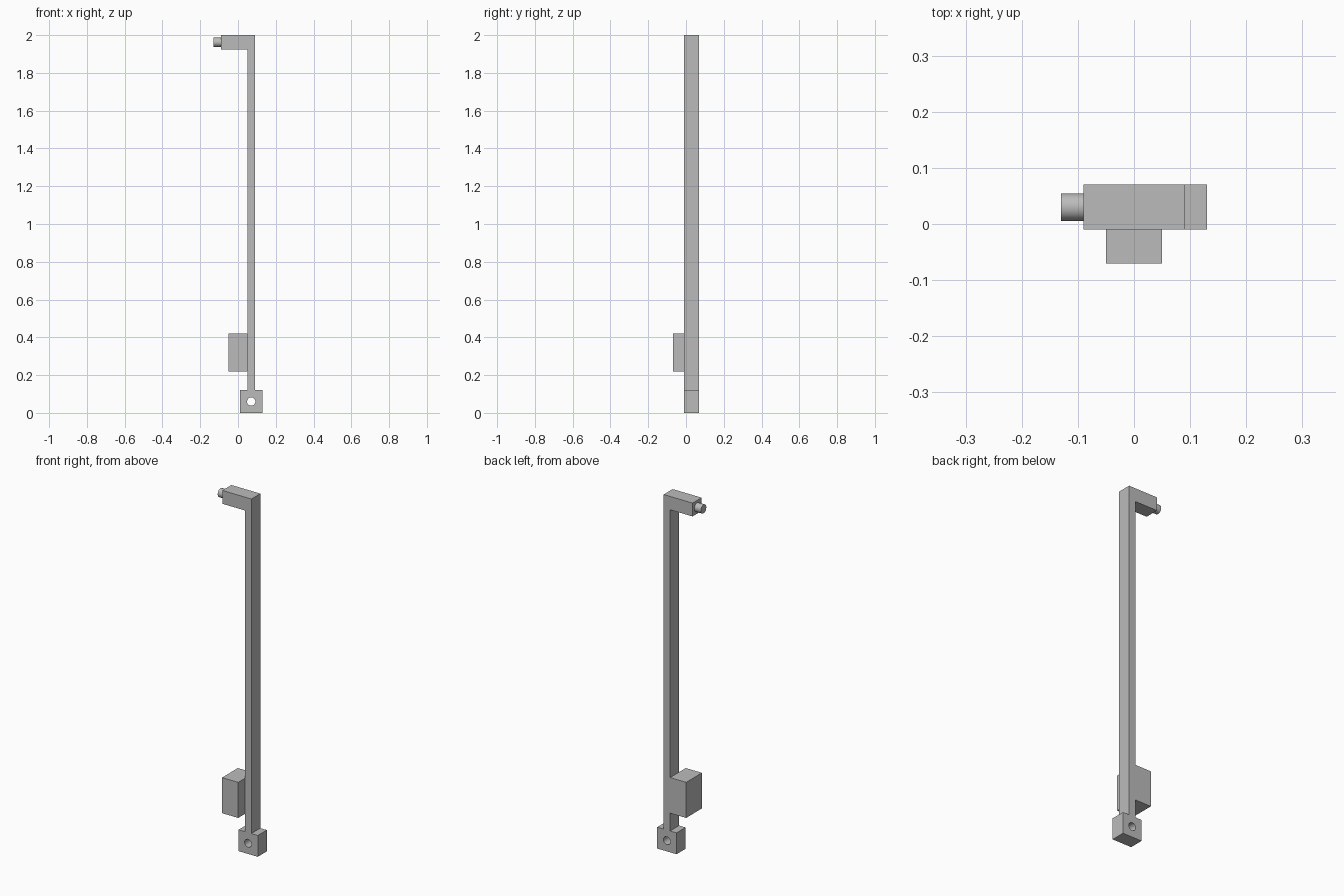
import bpy, bmesh, math
from mathutils import Matrix, Vector

default = bpy.data.objects.get("Cube")
if default:
    bpy.data.objects.remove(default, do_unlink=True)

grey = bpy.data.materials.new("light_grey")
grey.use_nodes = True
COLOUR = (0.5, 0.5, 0.5, 1)
grey.diffuse_color = COLOUR
grey.node_tree.nodes["Principled BSDF"].inputs["Base Color"].default_value = COLOUR

FRONT, BACK = -0.01, 0.07          # depth shared by post, arm and foot
MID = (FRONT + BACK) / 2


def finish(name, bm):
    bmesh.ops.recalc_face_normals(bm, faces=bm.faces)
    mesh = bpy.data.meshes.new(name)
    bm.to_mesh(mesh)
    bm.free()
    mesh.materials.append(grey)
    obj = bpy.data.objects.new(name, mesh)
    bpy.context.collection.objects.link(obj)
    return obj


def extrude_profile(name, points, y0, y1):
    """Extrude a front outline of (x, z) points from y0 to y1."""
    bm = bmesh.new()
    face = bm.faces.new([bm.verts.new((x, y0, z)) for x, z in points])
    result = bmesh.ops.extrude_face_region(bm, geom=[face])
    verts = [v for v in result["geom"] if isinstance(v, bmesh.types.BMVert)]
    bmesh.ops.translate(bm, verts=verts, vec=(0, y1 - y0, 0))
    return finish(name, bm)


def box(name, x0, x1, y0, y1, z0, z1):
    return extrude_profile(name, [(x0, z0), (x1, z0), (x1, z1), (x0, z1)], y0, y1)


def cylinder(name, centre, radius, length, axis):
    bm = bmesh.new()
    turn = Vector((0, 0, 1)).rotation_difference(Vector(axis)).to_matrix().to_4x4()
    bmesh.ops.create_cone(bm, cap_ends=True, segments=48, radius1=radius,
                          radius2=radius, depth=length,
                          matrix=Matrix.Translation(centre) @ turn)
    return finish(name, bm)


def smooth(obj):
    bpy.ops.object.select_all(action="DESELECT")
    obj.select_set(True)
    bpy.context.view_layer.objects.active = obj
    bpy.ops.object.shade_smooth_by_angle(angle=math.radians(30))


# Tall post with the arm at its top
extrude_profile("post_and_arm",
                [(0.05, 0.12), (0.09, 0.12), (0.09, 2), (-0.09, 2),
                 (-0.09, 1.925), (0.05, 1.925)], FRONT, BACK)

# Side block, flush with the back of the post
box("side_block", -0.05, 0.05, -0.07, BACK, 0.22, 0.42)

# Foot with a through hole
foot = box("foot", 0.01, 0.13, FRONT, BACK, 0, 0.12)
cutter = cylinder("hole_cutter", (0.07, MID, 0.06), 0.022, 0.2, (0, 1, 0))
cutter.hide_render = True
bpy.context.view_layer.objects.active = foot
hole = foot.modifiers.new("hole", "BOOLEAN")
hole.operation = "DIFFERENCE"
hole.solver = "EXACT"
hole.object = cutter
bpy.ops.object.modifier_apply(modifier=hole.name)
bpy.data.objects.remove(cutter, do_unlink=True)
smooth(foot)

# Round pin on the end of the arm
smooth(cylinder("pin", (-0.11, MID, 1.962), 0.0245, 0.04, (1, 0, 0)))
